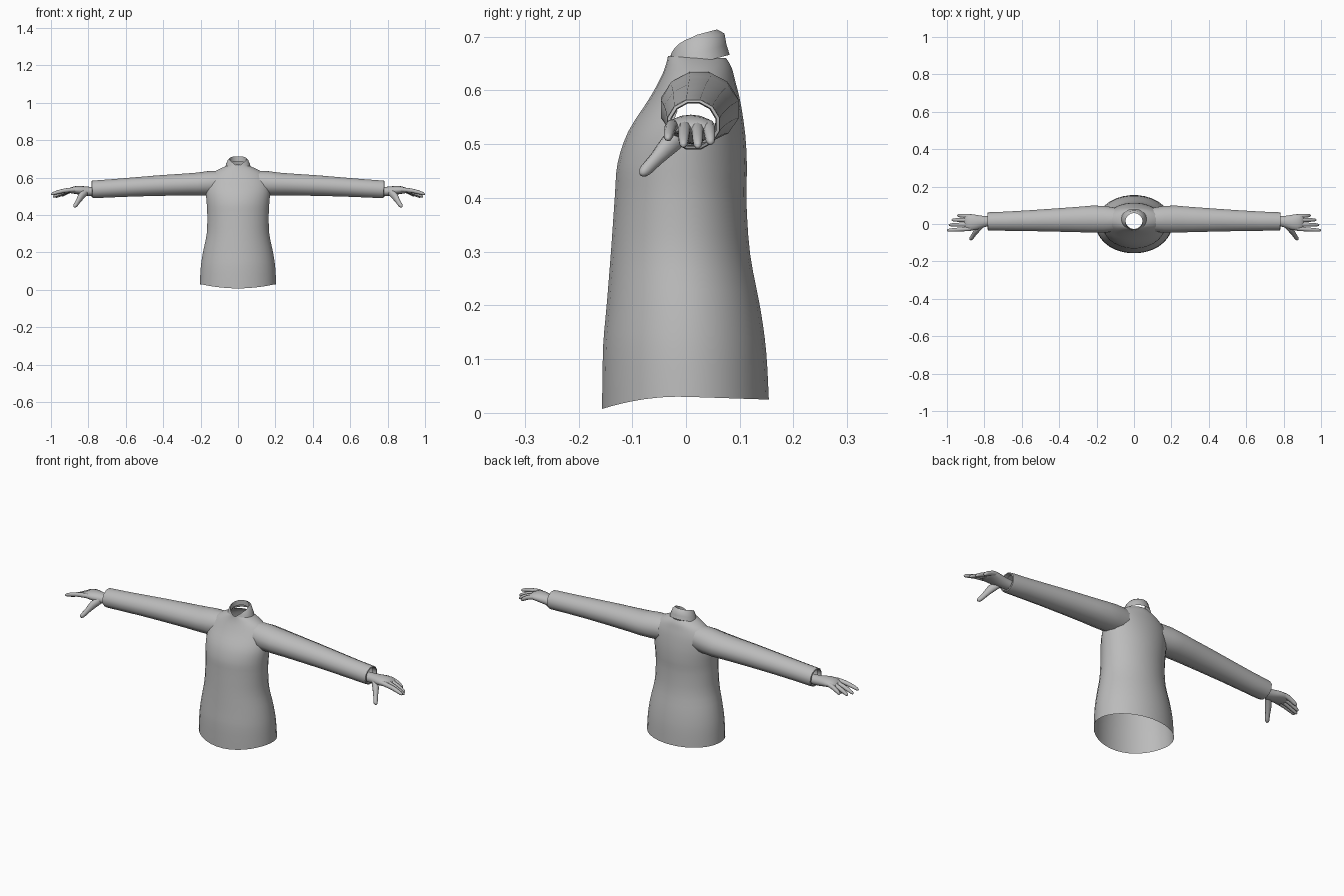
import bpy
import bmesh
import math
from mathutils import Vector

cube = bpy.data.objects.get("Cube")
if cube:
    bpy.data.objects.remove(cube)

grey = bpy.data.materials.new("plain grey")
grey.use_nodes = True
colour = (0.5, 0.5, 0.5, 1)
grey.diffuse_color = colour
grey.node_tree.nodes["Principled BSDF"].inputs["Base Color"].default_value = colour


def finish(name, bm, angle=50):
    bmesh.ops.recalc_face_normals(bm, faces=bm.faces)
    mesh = bpy.data.meshes.new(name)
    bm.to_mesh(mesh)
    bm.free()
    mesh.materials.append(grey)
    obj = bpy.data.objects.new(name, mesh)
    bpy.context.collection.objects.link(obj)
    bpy.ops.object.select_all(action='DESELECT')
    obj.select_set(True)
    bpy.context.view_layer.objects.active = obj
    bpy.ops.object.shade_smooth_by_angle(angle=math.radians(angle))
    return obj


def loft(sections, sides, ref, cap=False, mirror=1):
    """Skin elliptical sections (x, y, z, half width, half height)."""
    bm = bmesh.new()
    centres = [Vector(s[:3]) for s in sections]
    axis = (centres[-1] - centres[0]).normalized()
    u = Vector(ref).cross(axis).normalized()
    v = axis.cross(u)
    rings = []
    for c, s in zip(centres, sections):
        ring = []
        for i in range(sides):
            t = math.tau * (i + 0.5) / sides
            p = c + u * (s[3] * math.cos(t)) + v * (s[4] * math.sin(t))
            p.x *= mirror
            ring.append(bm.verts.new(p))
        rings.append(ring)
    for a, b in zip(rings, rings[1:]):
        for i in range(sides):
            j = (i + 1) % sides
            bm.faces.new((a[i], a[j], b[j], b[i]))
    if cap:
        bm.faces.new(rings[-1])
    return bm


def refine(rows, steps):
    """Smoothly interpolate between rows of numbers."""
    out = []
    for k in range(len(rows) - 1):
        p0, p1, p2, p3 = (rows[min(max(k + d, 0), len(rows) - 1)] for d in (-1, 0, 1, 2))
        for i in range(steps):
            t = i / steps
            out.append([b + t * (c - a) / 2 + t * t * (2 * a - 5 * b + 4 * c - d) / 2
                        + t ** 3 * (3 * b - a - 3 * c + d) / 2
                        for a, b, c, d in zip(p0, p1, p2, p3)])
    return out + [list(rows[-1])]


# Torso: height, half width, front, back
profile = [
    (0.03, 0.205, -0.157, 0.155), (0.12, 0.2, -0.155, 0.15),
    (0.2, 0.188, -0.148, 0.139), (0.3, 0.168, -0.14, 0.12),
    (0.4, 0.165, -0.133, 0.113), (0.46, 0.168, -0.128, 0.114),
    (0.52, 0.172, -0.108, 0.111), (0.58, 0.165, -0.07, 0.102),
    (0.62, 0.14, -0.048, 0.092), (0.645, 0.1, -0.038, 0.085),
    (0.662, 0.062, -0.034, 0.075)]
sections = [(0, (f + b) / 2, z, w, (b - f) / 2) for z, w, f, b in refine(profile, 3)]
for k, s in enumerate(sections):
    sections[k] = s
torso = loft([(0, s[1], s[2], s[3], s[4]) for s in sections], 32, (0, 1, 0))
# Hem dips at the front
for v in torso.verts:
    if v.co.y < 0 and v.co.z < 0.12:
        v.co.z -= 0.03 * (v.co.y / 0.157) ** 2 * (0.12 - v.co.z) / 0.09
# Armholes inside the sleeves
holes = [f for f in torso.faces if all(
    abs(v.co.x) > 0.12 and
    ((v.co.y - 0.024) / 0.07) ** 2 + ((v.co.z - 0.565) / 0.06) ** 2 < 1
    for v in f.verts)]
bmesh.ops.delete(torso, geom=holes, context='FACES')
finish("torso", torso)

# Collar with a V at the front
collar = loft([(0, 0.021, 0.65, 0.07, 0.062), (0, 0.021, 0.67, 0.064, 0.056),
               (0, 0.02, 0.692, 0.055, 0.053), (0, 0.014, 0.702, 0.046, 0.045),
               (0, 0.016, 0.675, 0.045, 0.043)], 24, (0, 1, 0))
for v in collar.verts:
    if v.co.y < 0.015:
        notch = max(0, 1 - abs(v.co.x) / 0.05)
        v.co.z -= 0.036 * notch if v.co.z > 0.66 else 0.012 * notch
    else:
        v.co.z += 0.003 * (v.co.y - 0.015) / 0.045
finish("collar", collar)

UP = (0, 0, 1)
sleeve = [(0.1, 0.024, 0.572, 0.066, 0.066), (0.16, 0.025, 0.569, 0.074, 0.067),
          (0.22, 0.026, 0.565, 0.075, 0.063), (0.3, 0.024, 0.562, 0.07, 0.06),
          (0.42, 0.021, 0.557, 0.064, 0.057), (0.55, 0.018, 0.55, 0.058, 0.053),
          (0.68, 0.015, 0.542, 0.053, 0.05), (0.765, 0.014, 0.537, 0.051, 0.049),
          (0.78, 0.014, 0.537, 0.05, 0.047), (0.782, 0.014, 0.537, 0.044, 0.042),
          (0.76, 0.014, 0.537, 0.042, 0.04)]
palm = [(0.76, 0.014, 0.524, 0.028, 0.025), (0.79, 0.014, 0.525, 0.029, 0.025),
        (0.82, 0.011, 0.528, 0.035, 0.025), (0.85, 0.009, 0.532, 0.042, 0.023),
        (0.88, 0.009, 0.533, 0.044, 0.019), (0.9, 0.009, 0.53, 0.04, 0.013),
        (0.908, 0.009, 0.528, 0.03, 0.006)]
thumb = [(0.815, -0.005, 0.522, 0.016, 0.02), (0.838, -0.03, 0.5, 0.016, 0.02),
         (0.855, -0.055, 0.473, 0.012, 0.014), (0.868, -0.074, 0.453, 0.011, 0.012),
         (0.874, -0.081, 0.446, 0.008, 0.008), (0.876, -0.084, 0.443, 0.003, 0.003)]
# Fingers: name, root y, tip y, tip x, tip z
fingers = [("index", -0.025, -0.034, 1.0, 0.51), ("middle", -0.002, -0.005, 0.99, 0.497),
           ("ring", 0.021, 0.022, 0.975, 0.495), ("little", 0.041, 0.046, 0.945, 0.502)]

for label, m in (("left", 1), ("right", -1)):
    finish(label + "_sleeve", loft(sleeve, 12, UP, mirror=m))
    finish(label + "_palm", loft(refine(palm, 2), 14, UP, True, m))
    finish(label + "_thumb", loft(refine(thumb, 2), 10, UP, True, m))
    for name, y0, y1, x1, z1 in fingers:
        x0, z0 = 0.872, 0.535
        path = []
        for t, r in ((0, 0.012), (0.25, 0.012), (0.5, 0.011), (0.75, 0.01),
                     (0.92, 0.008), (0.98, 0.005), (1, 0.002)):
            path.append((x0 + (x1 - x0) * t, y0 + (y1 - y0) * t,
                         z0 + (z1 - z0) * t + 0.006 * math.sin(math.pi * t), r, r))
        finish(label + "_" + name + "_finger", loft(path, 10, UP, True, m))
